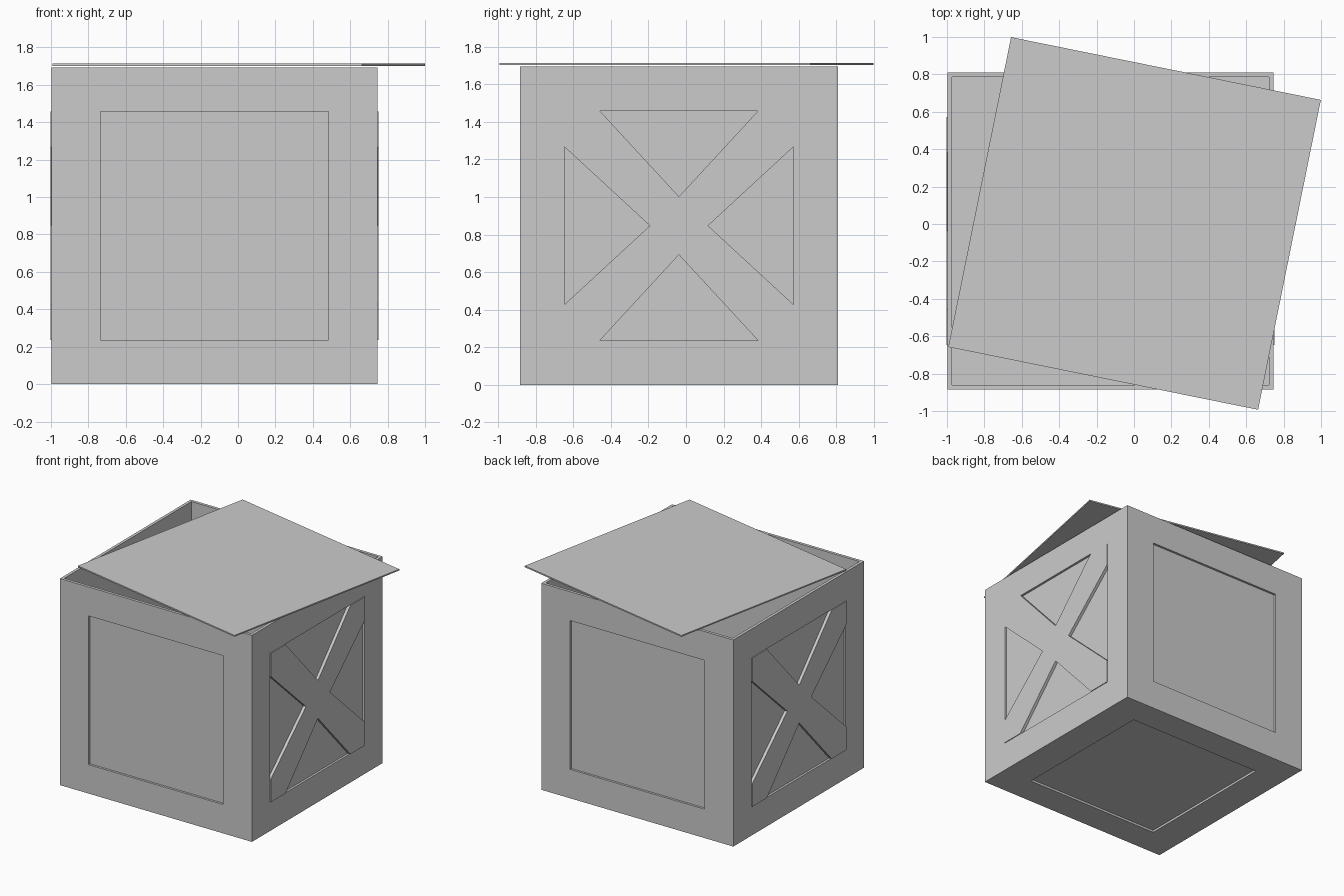
import bpy, bmesh
from math import radians
from mathutils import Matrix, Vector

if "Cube" in bpy.data.objects:
    bpy.data.objects.remove(bpy.data.objects["Cube"])

H = 0.847                                # half size of a wall
HOLE = 0.61                              # half size of the recessed opening
T = 0.024                                # wall thickness
CENTRE = Vector((-0.125, -0.0375, H))


def square(h):
    return [(-h, -h), (h, -h), (h, h), (-h, h)]


def wall_matrix(u, v, dist):
    """Local x/y lie in the wall, local z points outwards."""
    u, v = Vector(u), Vector(v)
    w = u.cross(v)
    m = Matrix((u, v, w)).transposed().to_4x4()
    m.translation = CENTRE + w * dist
    return m


def finish(name, bm, matrix):
    bmesh.ops.recalc_face_normals(bm, faces=bm.faces)
    mesh = bpy.data.meshes.new(name)
    bm.to_mesh(mesh)
    bm.free()
    ob = bpy.data.objects.new(name, mesh)
    ob.matrix_world = matrix
    bpy.context.collection.objects.link(ob)
    return ob


def slab(name, pts, z0, z1, matrix):
    bm = bmesh.new()
    lo = [bm.verts.new((x, y, z0)) for x, y in pts]
    hi = [bm.verts.new((x, y, z1)) for x, y in pts]
    bm.faces.new(lo[::-1])
    bm.faces.new(hi)
    n = len(pts)
    for i in range(n):
        j = (i + 1) % n
        bm.faces.new((lo[i], lo[j], hi[j], hi[i]))
    return finish(name, bm, matrix)


def frame(name, matrix):
    bm = bmesh.new()
    rings = [[bm.verts.new((x, y, z)) for x, y in square(h)]
             for h, z in ((H, 0), (HOLE, 0), (HOLE, -T), (H, -T))]
    for a, b in zip(rings, rings[1:] + rings[:1]):
        for i in range(4):
            j = (i + 1) % 4
            bm.faces.new((a[i], a[j], b[j], b[i]))
    return finish(name, bm, matrix)


# X-shaped brace outline, one quadrant turned four times
quadrant = [(HOLE, 0.42), (HOLE, HOLE), (0.42, HOLE), (0, 0.155)]
cross = []
for _ in range(4):
    cross += quadrant
    quadrant = [(-y, x) for x, y in quadrant]

# Four walls and the bottom, each a frame with a recessed panel
Z = (0, 0, 1)
walls = {
    "front": wall_matrix((1, 0, 0), Z, H),
    "back": wall_matrix((-1, 0, 0), Z, H),
    "right": wall_matrix((0, 1, 0), Z, H + T),
    "left": wall_matrix((0, -1, 0), Z, H + T),
    "bottom": wall_matrix((1, 0, 0), (0, -1, 0), H),
}
for side, m in walls.items():
    frame(side + "_frame", m)
    slab(side + "_panel", square(HOLE), -T, -0.018, m)
    # Braces stand slightly proud on the two sides
    if side in ("left", "right"):
        slab(side + "_cross_brace", cross, -0.018, 0.006, m)

# Loose lid, twisted on top
slab("lid", square(0.845), 1.702, 1.713,
     Matrix.Translation((0.003, 0.003, 0)) @ Matrix.Rotation(radians(-11.45), 4, 'Z'))
